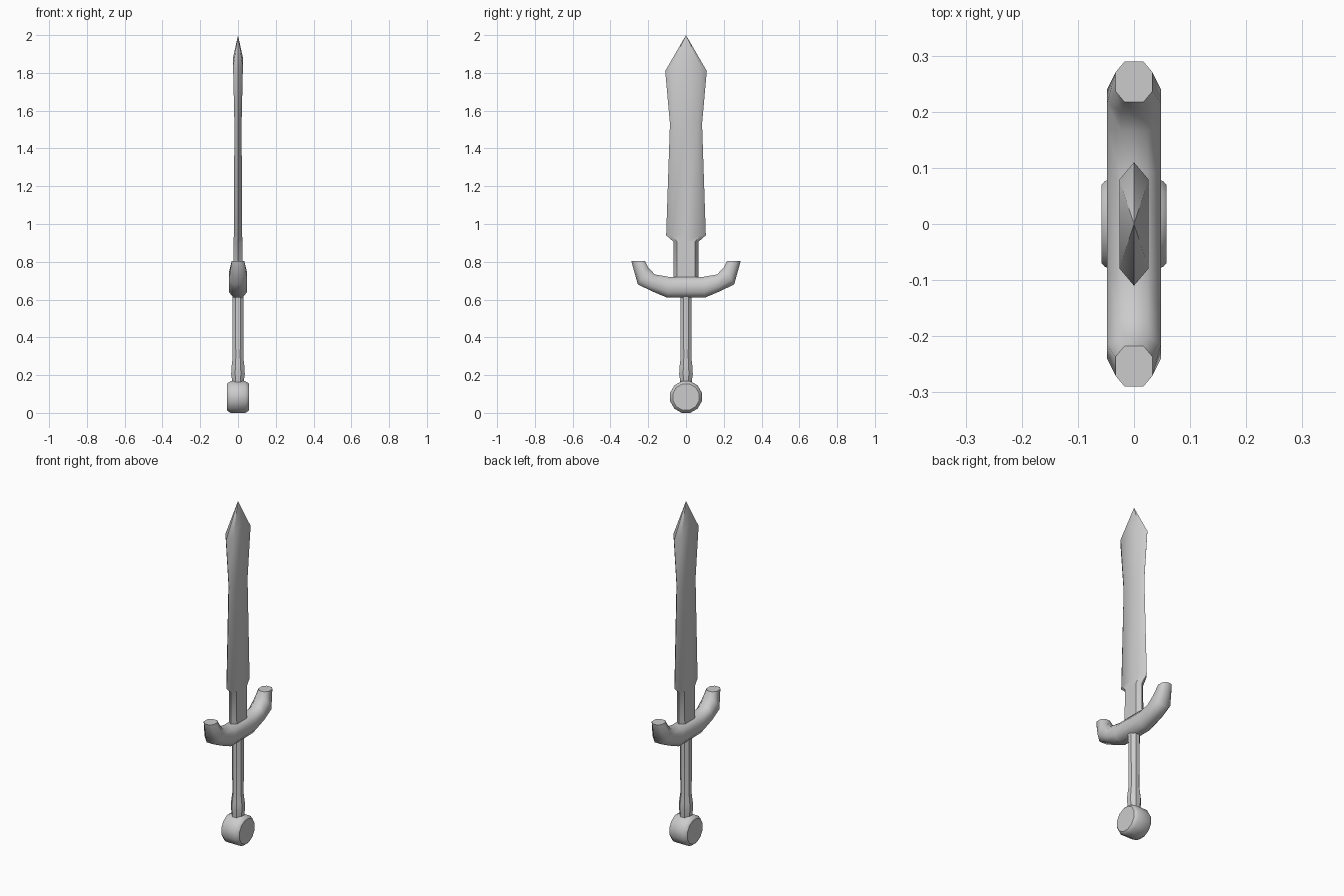
import bpy, bmesh, math
from mathutils import Matrix

if "Cube" in bpy.data.objects:
    bpy.data.objects.remove(bpy.data.objects["Cube"])


def loft(name, rings, matrix=Matrix(), angle=40):
    """Skin a series of equal-length rings and cap both ends."""
    bm = bmesh.new()
    loops = [[bm.verts.new(matrix @ Matrix.Translation(p).translation) for p in r] for r in rings]
    n = len(loops[0])
    for a, b in zip(loops, loops[1:]):
        for i in range(n):
            j = (i + 1) % n
            bm.faces.new((a[i], a[j], b[j], b[i]))
    bm.faces.new(loops[0][::-1])
    bm.faces.new(loops[-1])
    bmesh.ops.remove_doubles(bm, verts=bm.verts, dist=0.0005)
    bmesh.ops.recalc_face_normals(bm, faces=bm.faces)
    mesh = bpy.data.meshes.new(name)
    bm.to_mesh(mesh)
    bm.free()
    ob = bpy.data.objects.new(name, mesh)
    bpy.context.collection.objects.link(ob)
    bpy.ops.object.select_all(action='DESELECT')
    ob.select_set(True)
    bpy.context.view_layer.objects.active = ob
    bpy.ops.object.shade_smooth_by_angle(angle=math.radians(angle))
    return ob


def lathe(name, profile, sides, matrix=Matrix()):
    """Revolve (radius, height) pairs about z, with flats facing the axes."""
    rings = []
    for r, z in profile:
        angles = [2 * math.pi * (i + 0.5) / sides for i in range(sides)]
        rings.append([(r * math.cos(a), r * math.sin(a), z) for a in angles])
    return loft(name, rings, matrix)


# Blade: (edge z, centre z, half width, half thickness), bevelled edges
sections = [(0.66, 0.66, 0.065, 0.025), (0.905, 0.905, 0.065, 0.024),
            (0.94, 0.94, 0.105, 0.022), (1.53, 1.53, 0.085, 0.019),
            (1.81, 1.88, 0.11, 0.026), (2.0, 2.0, 0.0, 0.0)]
blade_rings = []
for ze, zc, w, t in sections:
    zm = ze + (zc - ze) * 0.3
    v = 0.72 * w
    blade_rings.append([(0, w, ze), (-t, v, zm), (-t, 0, zc), (-t, -v, zm),
                        (0, -w, ze), (t, -v, zm), (t, 0, zc), (t, v, zm)])
loft("blade", blade_rings)

# Crossguard: (outer y, outer z, inner y, inner z, half depth), mirrored in y
half = [(0.10, 0.61, 0.09, 0.72, 0.048), (0.178, 0.643, 0.165, 0.733, 0.048),
        (0.255, 0.68, 0.20, 0.77, 0.048), (0.29, 0.805, 0.217, 0.805, 0.033)]
stations = [(-a, b, -c, d, h) for a, b, c, d, h in reversed(half)] + half
octagon = [(0.5, 0), (1, 0.27), (1, 0.73), (0.5, 1),
           (-0.5, 1), (-1, 0.73), (-1, 0.27), (-0.5, 0)]
guard_rings = [[(k * h, yo + (yi - yo) * u, zo + (zi - zo) * u) for k, u in octagon]
               for yo, zo, yi, zi, h in stations]
loft("crossguard", guard_rings, angle=50)

# Grip with a swelling at the bottom
lathe("grip", [(0.034, 0.14), (0.035, 0.18), (0.039, 0.205), (0.037, 0.245),
               (0.031, 0.29), (0.032, 0.64)], 8)

# Pommel: chamfered disc lying across the handle
lathe("pommel", [(0.072, -0.058), (0.078, -0.053), (0.087, -0.038),
                 (0.087, 0.038), (0.078, 0.053), (0.072, 0.058)], 12,
      Matrix.Translation((0, 0, 0.084)) @ Matrix.Rotation(math.pi / 2, 4, 'Y'))
